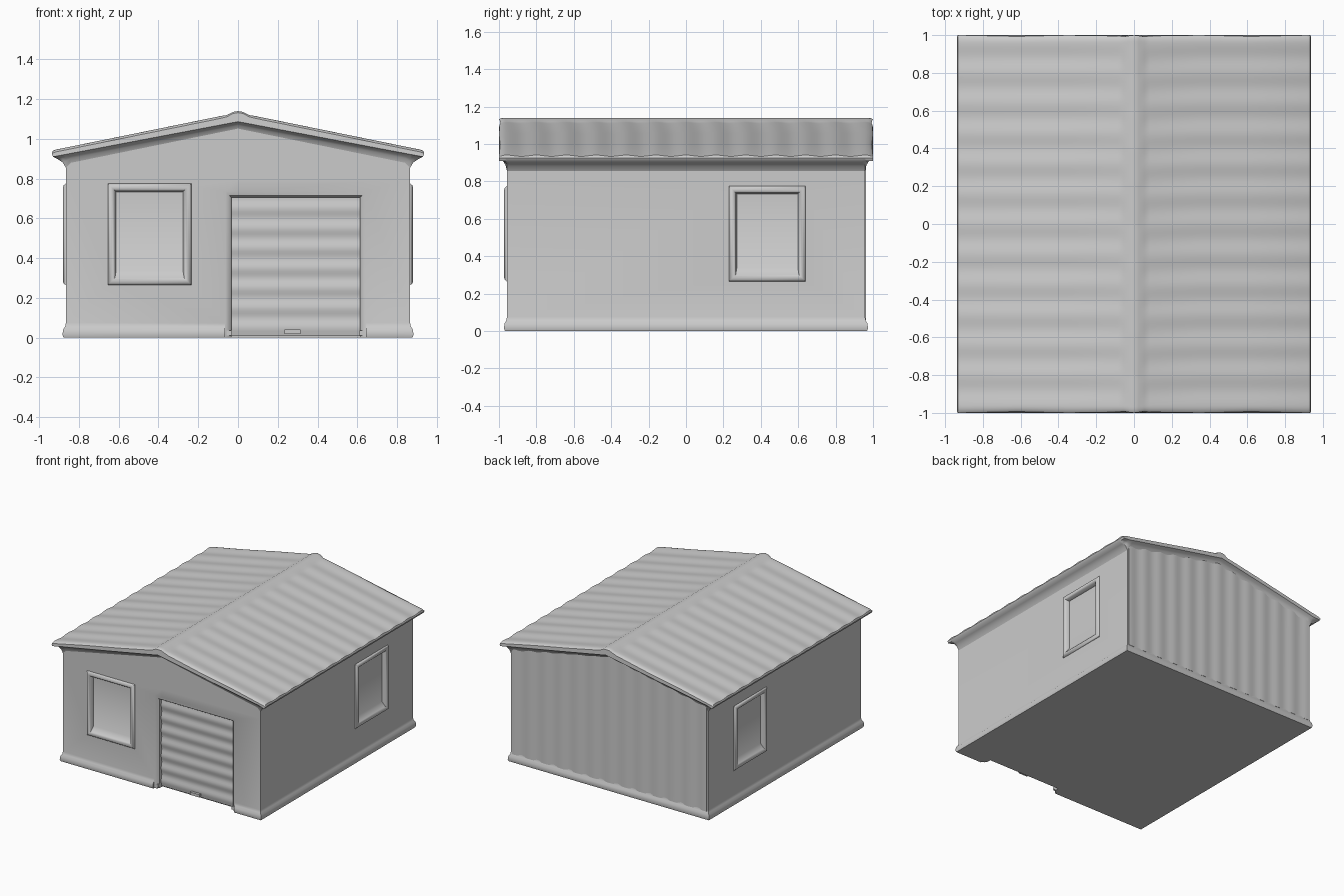
import bpy, bmesh, math

if "Cube" in bpy.data.objects:
    bpy.data.objects.remove(bpy.data.objects["Cube"])


def loft(name, rings, split=None):
    """Closed solid through equal-length rings of points; split folds the last cap."""
    bm = bmesh.new()
    vs = [[bm.verts.new(p) for p in r] for r in rings]
    n = len(vs[0])
    for a, b in zip(vs, vs[1:]):
        for i in range(n):
            j = (i + 1) % n
            bm.faces.new((a[i], a[j], b[j], b[i]))
    bm.faces.new(vs[0])
    bm.faces.new(vs[-1])
    if split:
        bmesh.ops.connect_verts(bm, verts=[vs[-1][i] for i in split])
    bmesh.ops.recalc_face_normals(bm, faces=bm.faces)
    me = bpy.data.meshes.new(name)
    bm.to_mesh(me)
    bm.free()
    ob = bpy.data.objects.new(name, me)
    bpy.context.collection.objects.link(ob)
    return ob


def smooth(ob, angle=40):
    bpy.ops.object.select_all(action='DESELECT')
    ob.select_set(True)
    bpy.context.view_layer.objects.active = ob
    bpy.ops.object.shade_smooth_by_angle(angle=math.radians(angle))


def cut(ob, cutter):
    bpy.context.view_layer.objects.active = ob
    m = ob.modifiers.new("cut", 'BOOLEAN')
    m.operation, m.solver, m.object = 'DIFFERENCE', 'EXACT', cutter
    bpy.ops.object.modifier_apply(modifier=m.name)
    bpy.data.objects.remove(cutter)


def rect(x0, x1, z0, z1, y):
    return [(x0, y, z0), (x1, y, z0), (x1, y, z1), (x0, y, z1)]


def box(name, x0, x1, y0, y1, z0, z1):
    return loft(name, [rect(x0, x1, z0, z1, y0), rect(x0, x1, z0, z1, y1)])


WX, WY = 0.866, 0.957


# Walls with a flared plinth and gable top
def plan(a, b, z, ridge=None):
    r = z if ridge is None else ridge
    return [(-a, -b, z), (0, -b, r), (a, -b, z), (a, b, z), (0, b, r), (-a, b, z)]


walls = loft("walls", [plan(.878, .968, 0), plan(.883, .973, .015), plan(.88, .97, .04),
                       plan(.87, .961, .055), plan(WX, WY, .075), plan(WX, WY, .80),
                       plan(WX, WY, .90, 1.075)], split=(1, 4))

# Door opening with chamfered surround
cut(walls, loft("door_cutter", [
    rect(-.065, .645, -.1, .74, -1.1), rect(-.065, .645, -.1, .74, -.958),
    rect(-.045, .625, -.1, .715, -.95), rect(-.033, .613, -.1, .705, -.935),
    rect(-.033, .613, -.1, .705, -.90)]))


# Windows: raised rounded frame, recessed pane, sloping sill
def window(name, cx, half, wall, rot):
    z0, z1 = .265, .775
    l, r = cx - half, cx + half

    def ring(inset, out, sill=0):
        return rect(l + inset, r - inset, z0 + inset + sill, z1 - inset, -wall - out)

    cutter = loft("cutter", [ring(.012, .1), ring(.012, -.05)])
    cutter.rotation_euler.z = rot
    bpy.context.view_layer.update()
    cut(walls, cutter)
    ob = loft(name, [ring(0, -.04), ring(0, .001), ring(.008, .011), ring(.018, .015),
                     ring(.028, .013), ring(.036, .004), ring(.042, -.022, .03)])
    ob.rotation_euler.z = rot
    smooth(ob)


window("front_window", -.445, .21, WY, 0)
window("right_window", .435, .205, WX, math.pi / 2)
window("left_window", -.435, .205, WX, -math.pi / 2)
smooth(walls, 35)

# Roller door with gentle horizontal slats
slats = []
for i in range(57):
    z = .008 + .702 * i / 56
    y = -.912 + .004 * math.cos(2 * math.pi * z / .1)
    slats.append([(-.04, y, z), (.62, y, z), (.62, -.89, z), (-.04, -.89, z)])
smooth(loft("roller_door", slats))
box("door_handle", .235, .315, -.935, -.90, .018, .04)
for side, x in (("left", -.05), ("right", .63)):
    box("door_stop_" + side, x - .018, x + .018, -.955, -.90, .012, .035)

# Back wall cladding with faint vertical ribs
ribs = []
for i in range(97):
    x = -.855 + 1.71 * i / 96
    y = WY + .003 + .0025 * math.cos(2 * math.pi * x / .14)
    top = 1.075 - .2 * abs(x)
    ribs.append([(x, WY - .01, .06), (x, y, .06), (x, y, top), (x, WY - .01, top)])
smooth(loft("back_cladding", ribs))

# Roof: ridge cap, corrugated slopes, coved eaves and gable edges
TOP = [(0, 1.14), (.025, 1.136), (.055, 1.12), (.085, 1.112), (.35, 1.058), (.62, 1.003),
       (.915, .943), (.932, .937)]
UNDER = [(.937, .925), (.93, .91), (.905, .897), (.882, .882), (.866, .855),
         (.84, .88), (.45, .96), (0, 1.052)]


def roof_ring(y):
    wave = .0035 * math.cos(2 * math.pi * y / .16)
    t = min(1, max(0, (abs(y) - .957) / .043))      # 1 at the gable edge
    half = []
    for k, (x, z) in enumerate(TOP):
        half.append((x, z + (wave if k > 2 else 0) - .008 * t ** 4))
    for k, (x, z) in enumerate(UNDER):
        lift = max(0, 1.087 - .19 * x - z) if k > 1 else 0
        half.append((x, z + lift * math.sqrt(t)))
    pts = half + [(-x, z) for x, z in half[-2:0:-1]]
    # slightly scalloped gable edges
    return [(x, y + math.copysign(.004, y) * t * (math.cos(2 * math.pi * x / .115) - 1), z)
            for x, z in pts]


inner = [-.957 + 1.914 * i / 120 for i in range(121)]
edge = [.967, .978, .99, .997, 1.0]
smooth(loft("roof", [roof_ring(y) for y in [-e for e in edge[::-1]] + inner + edge]))
